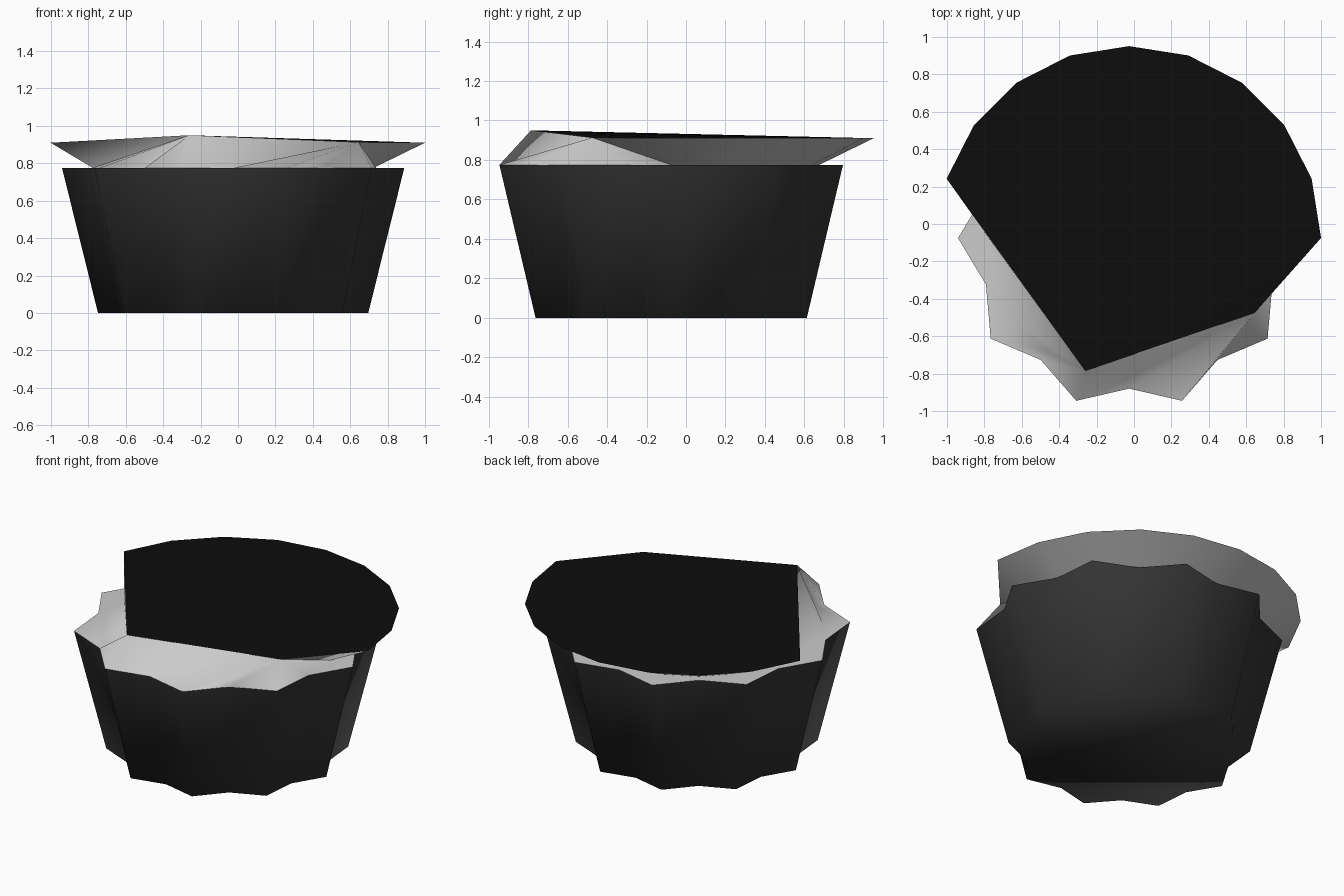
import bpy
from math import sin, cos, radians
from mathutils import Vector

if "Cube" in bpy.data.objects:
    bpy.data.objects.remove(bpy.data.objects["Cube"])

N = 20                       # spokes around the cup
CX, CY = -0.026, -0.075      # cup centre
RIM_Z, DISC_Z = 0.775, 0.91


def polar(deg, r, z):
    a = radians(deg)
    return (round(CX + r * cos(a), 4), round(CY + r * sin(a), 4), z)


def fluted(r_out, r_in, z):
    """Ten-lobed outline: alternating outer and inner points."""
    return [polar(i * 18, r_in if i % 2 else r_out, z) for i in range(N)]


def build(name, faces, colour=None, smooth_deg=None):
    """Mesh from faces given as point lists; repeated points are merged."""
    index, polys = {}, []
    for face in faces:
        poly = []
        for p in face:
            i = index.setdefault(p, len(index))
            if i not in poly:
                poly.append(i)
        if len(poly) > 2:
            polys.append(poly)
    mesh = bpy.data.meshes.new(name)
    mesh.from_pydata([Vector(p) for p in index], [], polys)
    obj = bpy.data.objects.new(name, mesh)
    bpy.context.collection.objects.link(obj)
    if colour:
        mat = bpy.data.materials.new(name + "_colour")
        mat.diffuse_color = (*colour, 1)
        mat.use_nodes = True
        mat.node_tree.nodes["Principled BSDF"].inputs["Base Color"].default_value = mat.diffuse_color
        mesh.materials.append(mat)
    if smooth_deg:
        bpy.ops.object.select_all(action='DESELECT')
        obj.select_set(True)
        bpy.context.view_layer.objects.active = obj
        bpy.ops.object.shade_smooth_by_angle(angle=radians(smooth_deg))
    return obj


def bridge(low, high):
    return [(low[i], low[(i + 1) % N], high[(i + 1) % N], high[i])
            for i in range(N)]


# Fluted cup with closed bottom
base = fluted(0.7225, 0.636, 0.0)
rim = fluted(0.915, 0.805, RIM_Z)
build("cup", bridge(base, rim) + [base[::-1]], (0.035, 0.035, 0.035), 80)

# Two pinched corners where the disc edge is folded inwards
peak = (-0.26, -0.785, 0.95)
corner = (0.645, -0.475, 0.913)

# Inner ring on the rim, pulled up at the pinched corners
ring = [polar(i * 18, 0.75, RIM_Z) for i in range(N)]
ring[14] = peak
ring[16:20] = [corner] * 4

# Flared upper edge, collapsed onto the corners at the front
edge = [polar(i * 18, 1.026, DISC_Z) for i in range(N)]
edge[10:15] = [peak] * 5
edge[15:20] = [corner] * 5

# Grey ledge and flared skirt
build("ledge_and_skirt", bridge(rim, ring) + bridge(ring, edge), None, 80)

# Dark top surface, fanned from the peak
outline = [corner] + edge[:10]
build("top_disc", [(peak, outline[i], outline[i + 1])
                   for i in range(len(outline) - 1)], (0.004, 0.004, 0.004), 80)
